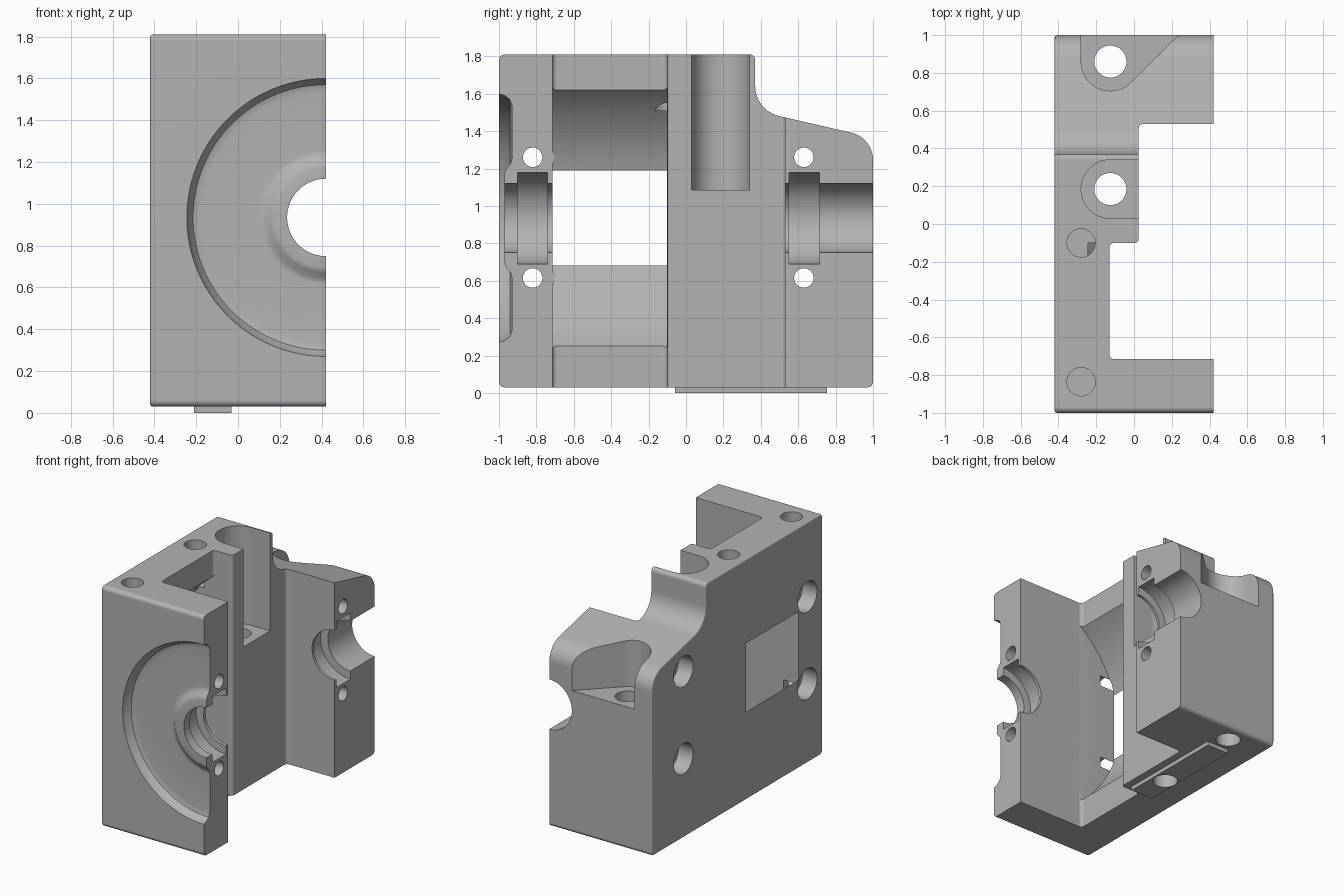
import bpy, bmesh, math
from mathutils import Vector

cube = bpy.data.objects.get("Cube")
if cube:
    bpy.data.objects.remove(cube, do_unlink=True)

SPLIT_X, AXIS_Z = 0.42, 0.935      # shaft axis lies in the split face

grey = bpy.data.materials.new("light_grey")
grey.use_nodes = True
grey.diffuse_color = (0.45, 0.45, 0.45, 1)
grey.node_tree.nodes["Principled BSDF"].inputs["Base Color"].default_value = (0.45, 0.45, 0.45, 1)


def rounded(corners):
    """Outline from (u, v, radius) corners, with arcs where the radius is not 0."""
    out = []
    for i, (u, v, r) in enumerate(corners):
        p = Vector((u, v))
        if not r:
            out.append(p)
            continue
        a = (Vector(corners[i - 1][:2]) - p).normalized()
        b = (Vector(corners[(i + 1) % len(corners)][:2]) - p).normalized()
        half = a.angle(b) / 2
        centre = p + (a + b).normalized() * r / math.sin(half)
        start = p + a * r / math.tan(half) - centre
        turn = start.angle_signed(p + b * r / math.tan(half) - centre)
        steps = max(4, round(abs(turn) / math.radians(7))) if r > 0.05 else 5
        for k in range(steps + 1):
            t = -turn * k / steps
            c, s = math.cos(t), math.sin(t)
            out.append(centre + Vector((start.x * c - start.y * s, start.x * s + start.y * c)))
    return out


def circle(u, v, r, n=48):
    return [Vector((u + r * math.cos(math.tau * k / n), v + r * math.sin(math.tau * k / n)))
            for k in range(n)]


def make_object(name, bm):
    bmesh.ops.remove_doubles(bm, verts=bm.verts[:], dist=1e-5)
    bmesh.ops.recalc_face_normals(bm, faces=bm.faces[:])
    mesh = bpy.data.meshes.new(name)
    bm.to_mesh(mesh)
    bm.free()
    mesh.materials.append(grey)
    ob = bpy.data.objects.new(name, mesh)
    bpy.context.collection.objects.link(ob)
    return ob


def prism(name, outline, axis, lo, hi, soft=0):
    """Extrude an outline along x or z; soft rounds the rim of the low cap."""
    bm = bmesh.new()
    place = (lambda p: (lo, p.x, p.y)) if axis == "x" else (lambda p: (p.x, p.y, lo))
    cap = bm.faces.new([bm.verts.new(place(p)) for p in outline])
    rim = cap.edges[:]
    ext = bmesh.ops.extrude_face_region(bm, geom=[cap], use_keep_orig=True)
    step = Vector((hi - lo, 0, 0)) if axis == "x" else Vector((0, 0, hi - lo))
    bmesh.ops.translate(bm, vec=step,
                        verts=[g for g in ext["geom"] if isinstance(g, bmesh.types.BMVert)])
    bmesh.ops.recalc_face_normals(bm, faces=bm.faces[:])
    if soft:
        bmesh.ops.bevel(bm, geom=rim, offset=soft, segments=3, profile=0.5, affect="EDGES")
    return make_object(name, bm)


def lathe(name, profile):
    """Spin (radius, y) points about the shaft axis."""
    bm = bmesh.new()
    verts = [bm.verts.new((SPLIT_X + r, y, AXIS_Z)) for r, y in profile]
    edges = [bm.edges.new(pair) for pair in zip(verts, verts[1:])]
    bmesh.ops.spin(bm, geom=verts + edges, cent=(SPLIT_X, 0, AXIS_Z), axis=(0, 1, 0),
                   angle=math.tau, steps=96, use_merge=True)
    return make_object(name, bm)


def combine(target, tool, operation="DIFFERENCE"):
    mod = target.modifiers.new("combine", "BOOLEAN")
    mod.operation, mod.object, mod.solver = operation, tool, "EXACT"
    bpy.context.view_layer.objects.active = target
    bpy.ops.object.modifier_apply(modifier=mod.name)
    bpy.data.objects.remove(tool, do_unlink=True)


# Housing block, side outline with the stepped and sloping rear
body = prism("housing_half", rounded([
    (-1, 0.03, 0.03), (1, 0.03, 0.03), (1, 1.365, 0.15), (0.37, 1.51, 0.165),
    (0.37, 1.81, 0.03), (-1, 1.81, 0.03)]), "x", -0.42, SPLIT_X, soft=0.012)

# Stepped opening from top to bottom behind the split face
combine(body, prism("opening", rounded([
    (0.6, -0.715, 0), (-0.13, -0.715, 0.025), (-0.13, -0.1, 0.025), (0.025, -0.1, 0.02),
    (0.025, 0.53, 0.025), (0.6, 0.53, 0)]), "z", -0.2, 2))

# Front dish, shaft bore, bearing grooves and the wheel clearance
combine(body, lathe("shaft_space", [
    (0, -1.1), (0.675, -1.1), (0.665, -1), (0.655, -0.97), (0.635, -0.942), (0.60, -0.93),
    (0.32, -0.93), (0.29, -0.938), (0.265, -0.962), (0.24, -0.97), (0.185, -0.97),
    (0.185, -0.9), (0.245, -0.9), (0.245, -0.74), (0.185, -0.74), (0.185, -0.714),
    (0.878, -0.714), (0.878, -0.101), (0.185, -0.101), (0.185, 0.55), (0.245, 0.55),
    (0.245, 0.715), (0.185, 0.715), (0.185, 1.1), (0, 1.1)]))

# Screw pockets in the middle block and the rear corner
combine(body, prism("middle_pocket", rounded([
    (0.2, 0.03, 0), (-0.28, 0.03, 0.154), (-0.28, 0.34, 0.154), (0.2, 0.34, 0)]),
    "z", 1.085, 2))
combine(body, prism("rear_pocket", rounded([
    (-0.28, 1.1, 0), (-0.28, 0.705, 0.154), (-0.06, 0.705, 0.154), (0.335, 1.1, 0)]),
    "z", 1.085, 2))

# Foot rail under the block
combine(body, prism("foot_rail", rounded([
    (-0.21, -0.06, 0), (-0.03, -0.06, 0), (-0.03, 0.755, 0), (-0.21, 0.755, 0)]),
    "z", 0, 0.06), "UNION")

# Vertical screw holes and blind holes in the top
for y in (0.185, 0.86):
    combine(body, prism("screw_hole", circle(-0.125, y, 0.085), "z", -0.2, 1.5))
for y in (-0.1, -0.835):
    combine(body, prism("blind_hole", circle(-0.28, y, 0.075), "z", 1.51, 2))

# Clamp bolt holes with counterbores on the outer side
for y in (-0.82, 0.63):
    for z in (0.615, 1.26):
        combine(body, prism("bolt_hole", circle(y, z, 0.052), "x", -0.6, 0.6))
        combine(body, prism("counterbore", circle(y, z, 0.113), "x", -0.6, -0.3))

# Smooth the curved surfaces and keep the flats flat
bpy.ops.object.select_all(action="DESELECT")
body.select_set(True)
bpy.context.view_layer.objects.active = body
bpy.ops.object.shade_smooth_by_angle(angle=math.radians(32))
weighted = body.modifiers.new("even_shading", "WEIGHTED_NORMAL")
weighted.keep_sharp = True
